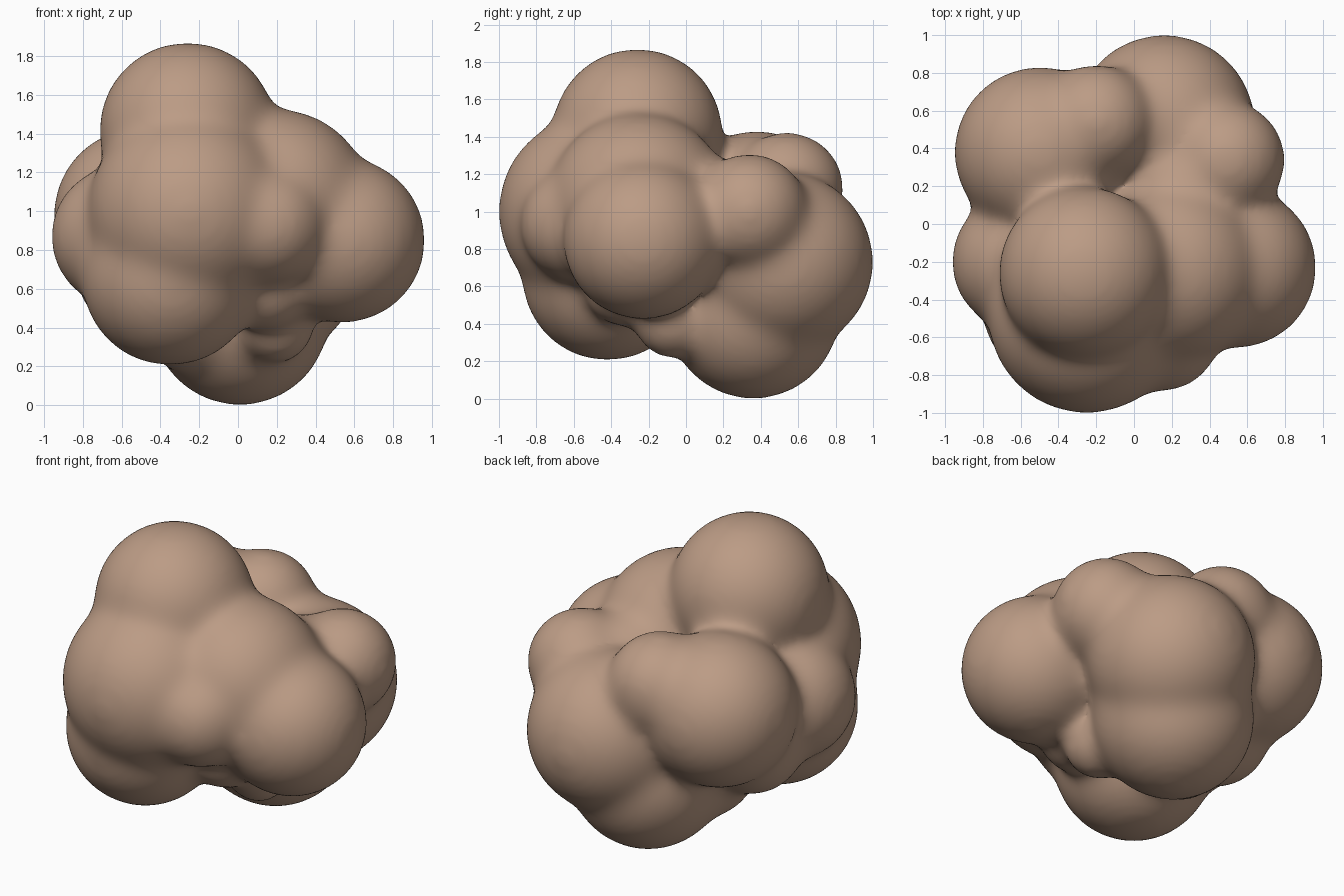
import bpy
import bmesh
from mathutils import Matrix

cube = bpy.data.objects.get("Cube")
if cube:
    bpy.data.objects.remove(cube, do_unlink=True)

# One matte clay colour
clay = bpy.data.materials.new("warm clay")
clay.use_nodes = True
colour = (0.50, 0.33, 0.235, 1)
clay.diffuse_color = colour
bsdf = clay.node_tree.nodes["Principled BSDF"]
bsdf.inputs["Base Color"].default_value = colour
bsdf.inputs["Roughness"].default_value = 0.8

# Lobes of the cluster: centre and radius
lobes = {
    "crown": (-0.26, -0.26, 1.415, 0.45),
    "front": (-0.25, -0.48, 1.0, 0.515),
    "shoulder": (0.2, -0.25, 1.04, 0.48),
    "front_bump": (0.15, -0.58, 0.93, 0.3),
    "low_front": (-0.35, -0.42, 0.66, 0.45),
    "left_front": (0.54, -0.23, 0.85, 0.42),
    "left_back": (0.49, 0.34, 1.0, 0.305),
    "left_filler": (0.28, 0.15, 0.98, 0.3),
    "back": (0.16, 0.52, 0.73, 0.475),
    "base": (0.01, 0.36, 0.46, 0.455),
    "right_back": (-0.5, 0.38, 0.98, 0.445),
    "back_bump": (-0.2, 0.54, 1.12, 0.3),
    "right_side": (-0.6, -0.2, 0.87, 0.36),
    "right_low": (-0.53, 0.1, 0.68, 0.3),
    "base_bump": (-0.25, 0.12, 0.42, 0.25),
    "under_bump": (0.2, -0.08, 0.41, 0.19),
    "under_filler": (0.15, -0.33, 0.6, 0.21),
}

bm = bmesh.new()
for x, y, z, r in lobes.values():
    bmesh.ops.create_icosphere(bm, subdivisions=5, radius=r + 0.01,
                               matrix=Matrix.Translation((x, y, z)))
mesh = bpy.data.meshes.new("blob_cluster")
bm.to_mesh(mesh)
bm.free()
blob = bpy.data.objects.new("blob_cluster", mesh)
bpy.context.collection.objects.link(blob)
mesh.materials.append(clay)

# Fuse the lobes into one skin and soften the creases between them
fuse = blob.modifiers.new("fuse", "REMESH")
fuse.mode = "VOXEL"
fuse.voxel_size = 0.025
fuse.use_smooth_shade = True
soften = blob.modifiers.new("soften", "SMOOTH")
soften.factor = 0.5
soften.iterations = 60
